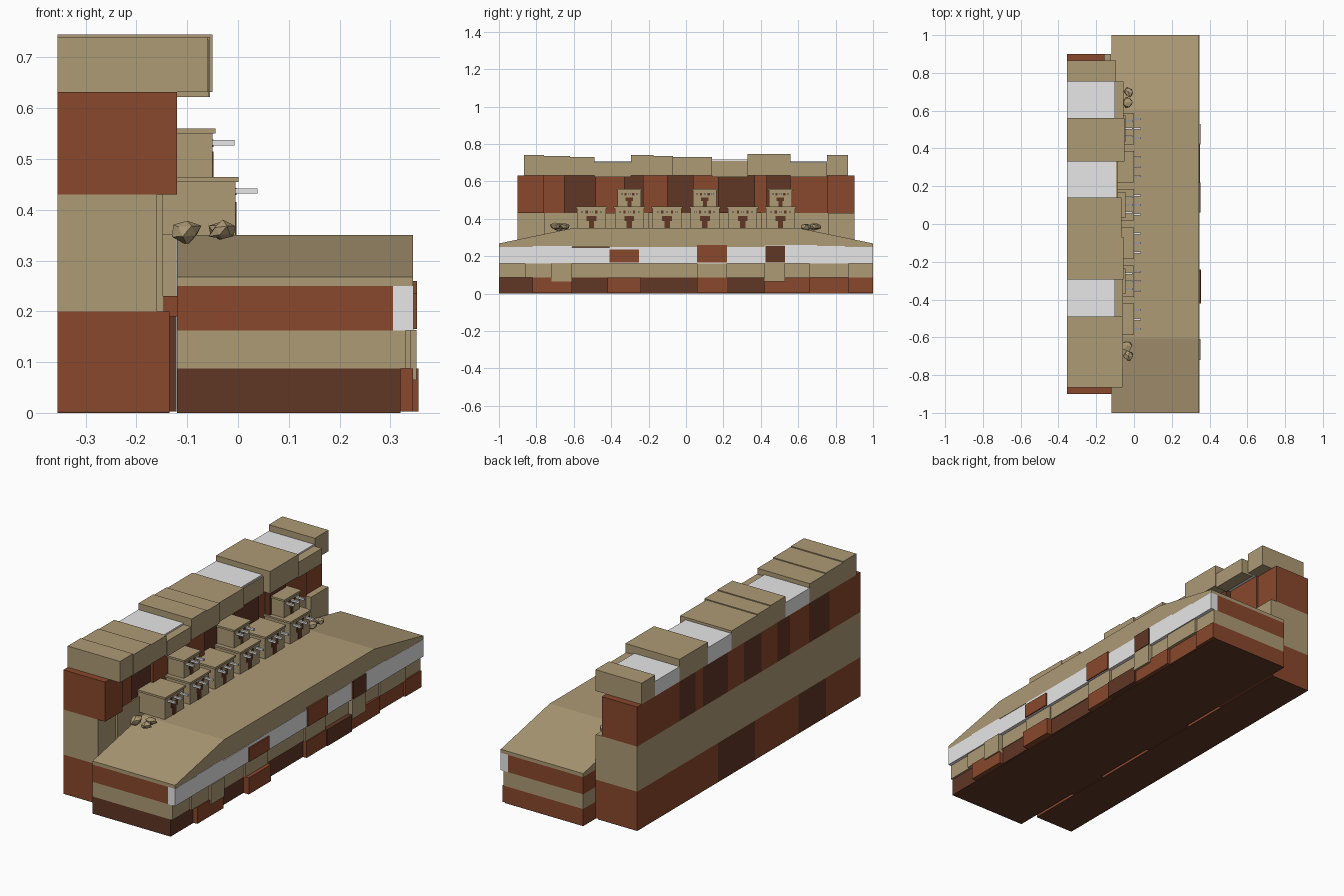
import bpy, bmesh, random
from itertools import cycle
from mathutils import Vector

random.seed(4)
default = bpy.data.objects.get("Cube")
if default:
    bpy.data.objects.remove(default, do_unlink=True)


def material(name, rgb):
    mat = bpy.data.materials.new(name)
    mat.use_nodes = True
    mat.diffuse_color = (*rgb, 1)
    shader = next(n for n in mat.node_tree.nodes if n.type == "BSDF_PRINCIPLED")
    shader.inputs["Base Color"].default_value = (*rgb, 1)
    return mat


TAN = material("tan sandstone", (.42, .325, .18))
RED = material("red sandstone", (.25, .065, .025))
DARK = material("dark brown rock", (.118, .038, .018))
GREY = material("light grey", (.88, .88, .88))
COLOURS = {"T": TAN, "R": RED, "D": DARK, "G": GREY}


def finish(name, bm, mat):
    bmesh.ops.recalc_face_normals(bm, faces=bm.faces)
    mesh = bpy.data.meshes.new(name)
    mesh.materials.append(mat)
    bm.to_mesh(mesh)
    bm.free()
    bpy.context.collection.objects.link(bpy.data.objects.new(name, mesh))


def box(name, x, y, z, mat):
    """Box from (low, high) pairs."""
    bm = bmesh.new()
    bmesh.ops.create_cube(bm, size=1)
    for v in bm.verts:
        v.co = [span[int(c > 0)] for span, c in zip((x, y, z), v.co)]
    finish(name, bm, mat)


def row(name, edges, back, fronts, bottom, tops, colours):
    """Row of touching blocks along y, with cycled depths, heights and colours."""
    parts = zip(edges, edges[1:], cycle(fronts), cycle(tops), cycle(colours))
    for y0, y1, front, top, colour in parts:
        box(name, (back, front), (y0, y1), (bottom, top), COLOURS[colour])


def prism(name, outline, x0, x1, mat):
    """Extrude a (y, z) outline along x."""
    bm = bmesh.new()
    face = bm.faces.new([bm.verts.new((x0, y, z)) for y, z in outline])
    extruded = bmesh.ops.extrude_face_region(bm, geom=[face])["geom"]
    verts = [g for g in extruded if isinstance(g, bmesh.types.BMVert)]
    bmesh.ops.translate(bm, verts=verts, vec=(x1 - x0, 0, 0))
    finish(name, bm, mat)


BACK, INNER, FOOT = -.355, -.12, .003

# Dark underside
box("wall_underside", (BACK, -.135), (-.9, .9), (0, FOOT), DARK)
box("terrace_underside", (INNER, .32), (-1, 1), (0, FOOT), DARK)

# Cliff wall in three strata
row("wall_base", [-.9, -.62, -.4, -.05, .25, .5, .9], BACK,
    [-.135, -.121], FOOT, [.2], "RDRDRR")
row("wall_middle", [-.9, -.76, -.5, -.2, .1, .4, .76, .9], BACK,
    [-.16, -.148, -.121, -.15], .2, [.43], "T")
box("wall_ledge", (-.17, -.1205), (-.76, .76), (.19, .23), RED)
row("wall_upper", [-.9, -.76, -.65, -.485, -.33, -.23, -.1, .04, .17, .37, .43, .56, .76, .9],
    BACK, [-.12, -.145, -.155, -.14, -.15], .43, [.632], "RRDRDRDRDRDRR")

# Overhanging rim: pale blocks show between the tan ones, with tan lips in front
row("overhang", [-.865, -.76, -.62, -.49, -.295, -.175, -.07, .14, .33, .56, .755, .865],
    BACK, [-.06, -.058, -.06, -.1, -.055, -.055, -.065, -.095, -.05, -.1, -.095],
    .632, [.74, .735, .73, .708, .74, .735, .73, .717, .745, .708, .74],
    "TTTGTTTGTGT")
for y0, y1, front, top in ((-.49, -.295, -.058, .7), (.14, .33, -.088, .71), (.56, .755, -.055, .7)):
    box("overhang_lip", (-.12, front), (y0, y1), (.622, top), TAN)

# Terrace strata
row("terrace_base", [-1, -.82, -.61, -.42, -.24, .06, .22, .42, .66, .87, 1],
    INNER, [.32, .345, .325, .355, .325, .345, .35, .34, .325, .335],
    FOOT, [.087], "DRDRDRDRRR")
row("terrace_middle", [-1, -.86, -.61, -.42, -.24, .06, .22, .42, .53, .66, .87, 1],
    INNER, [.33, .34, .328, .336], .087, [.162], "T")
box("terrace_core", (INNER, .305), (-1, 1), (.162, .25), RED)
row("pale_band", [-1, -.82, -.61, -.41, -.25, .06, .22, .42, .53, .7, .85, 1],
    .305, [.346], .162, [.25, .254, .247, .25, .25, .248, .25, .257, .26, .254, .25], "G")
for y0, y1, top, mat in ((-.41, -.25, .235, RED), (.06, .22, .26, RED), (.425, .53, .255, DARK)):
    box("band_block", (.3, .353), (y0, y1), (.165, top), mat)
for y0, y1, low in ((-.72, -.61, .065), (.42, .53, .065)):
    box("hanging_block", (.3, .352), (y0, y1), (low, .163), TAN)
prism("terrace_top", [(-1, .25), (1, .25), (1, .268), (.605, .35), (-.605, .35), (-1, .268)],
      INNER, .345, TAN)


def house(y, floor, front, width, height, door):
    """Flat-roofed dwelling with a T-shaped door, windows and roof poles."""
    half, roof = width / 2, floor + height
    box("house_body", (-.17, front), (y - half, y + half), (floor, roof - .01), TAN)
    box("house_roof", (-.17, front + .006), (y - half - .006, y + half + .006),
        (roof - .01, roof), TAN)
    skin = (front - .002, front + .002)
    wide, narrow = door * .4, door * .22
    box("door_lower", skin, (y - narrow, y + narrow), (floor, floor + door * .6), DARK)
    box("door_upper", skin, (y - wide, y + wide), (floor + door * .6, floor + door), DARK)
    for side in (-1, 1):
        window = y + side * half * .33
        box("window", skin, (window - .006, window + .006), (roof - .036, roof - .022), DARK)
    for side in (-1, 0, 1):
        pole = y + side * half * .65
        box("roof_pole", (front - .01, front + .043), (pole - .005, pole + .005),
            (roof - .033, roof - .023), GREY)


# Dwellings in two tiers
for i in range(6):
    house(-.505 + i * .202, .35, -.005, .155, .115, .065)
for y in (-.303, .101, .505):
    house(y, .465, -.05, .125, .095, .05)


def rock(x, y, size):
    """Jagged fallen boulder."""
    bm = bmesh.new()
    bmesh.ops.create_icosphere(bm, subdivisions=1, radius=1)
    for v in bm.verts:
        stretch = Vector((1, 1.1, .75)) * size * random.uniform(.65, 1.15)
        v.co = v.co * stretch + Vector((x, y, .358))
    finish("fallen_rock", bm, TAN)


# Rubble beside the dwellings
for side in (-1, 1):
    for x, y, size in ((-.035, .645, .03), (-.03, .7, .028), (-.1, .68, .034)):
        rock(x, side * y, size)
